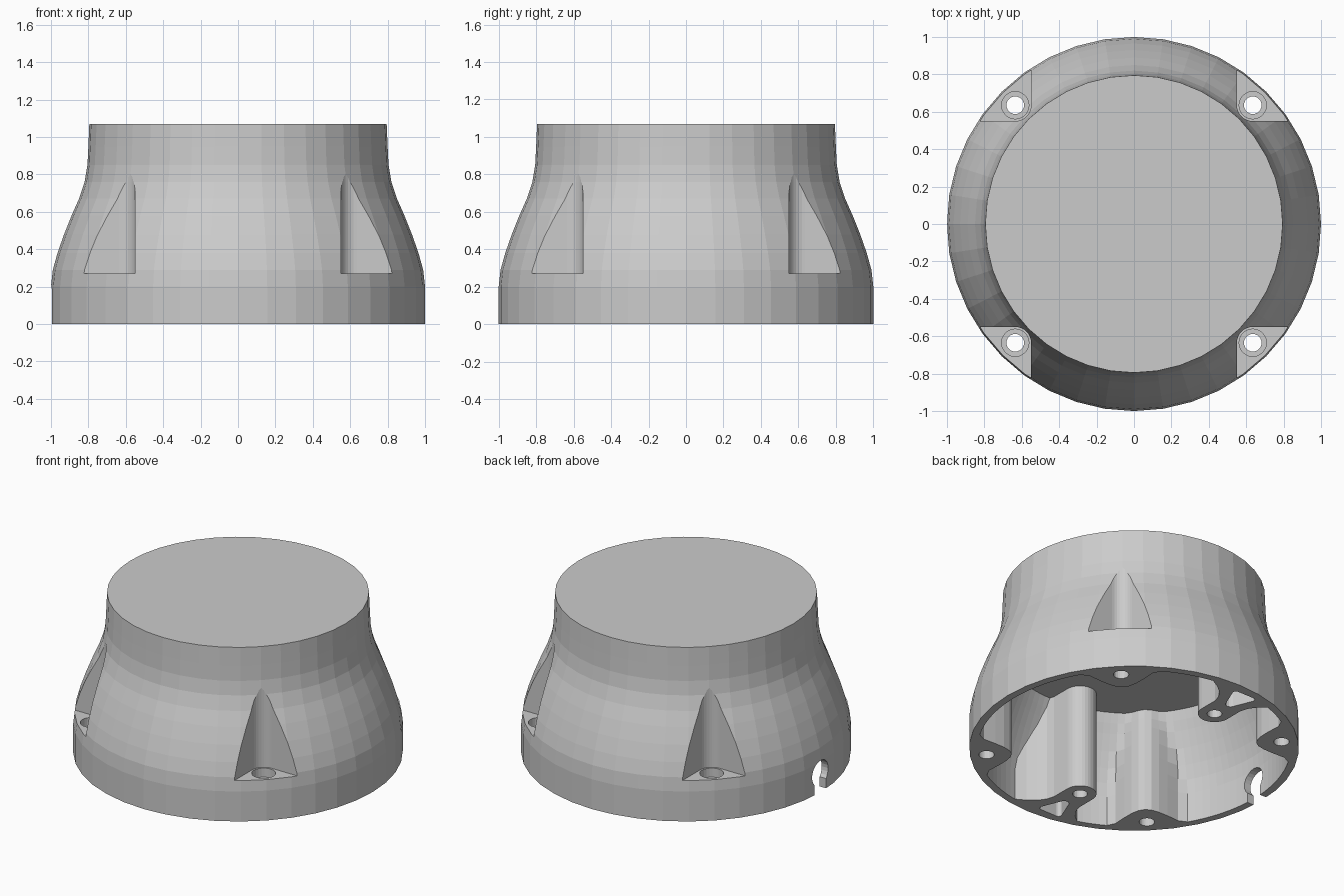
import bpy, bmesh
from math import sin, cos, pi, radians

if "Cube" in bpy.data.objects:
    bpy.data.objects.remove(bpy.data.objects["Cube"])

# Outer silhouette as (radius, height)
PROFILE = [(1.0, 0), (1.0, .20), (.99, .29), (.965, .38), (.93, .48), (.89, .58),
           (.85, .67), (.82, .76), (.805, .85), (.80, .95), (.795, 1.07)]
WALL = .05
CEILING = .70
SCREW = .635          # corner screw position in x and y
POST_X, POST_Y = -.105, .635


def make(name, bm):
    bmesh.ops.recalc_face_normals(bm, faces=bm.faces)
    me = bpy.data.meshes.new(name)
    bm.to_mesh(me)
    bm.free()
    ob = bpy.data.objects.new(name, me)
    bpy.context.collection.objects.link(ob)
    return ob


def loft(name, rings):
    """Closed solid through rings holding equal numbers of points."""
    bm = bmesh.new()
    vs = [[bm.verts.new(p) for p in ring] for ring in rings]
    n = len(vs[0])
    for a, b in zip(vs, vs[1:]):
        for i in range(n):
            j = (i + 1) % n
            bm.faces.new((a[i], a[j], b[j], b[i]))
    bm.faces.new(vs[0][::-1])
    bm.faces.new(vs[-1])
    return make(name, bm)


def prism(name, pts, lo, hi):
    return loft(name, [[(x, y, z) for x, y in pts] for z in (lo, hi)])


def arc(cx, cy, r, a0, a1, n):
    return [(cx + r * cos(radians(a0 + (a1 - a0) * i / n)),
             cy + r * sin(radians(a0 + (a1 - a0) * i / n))) for i in range(n + 1)]


def disc(cx, cy, r, n=24):
    return arc(cx, cy, r, 0, 360, n)[:-1]


def cut(target, cutter):
    mod = target.modifiers.new("cut", 'BOOLEAN')
    mod.operation = 'DIFFERENCE'
    mod.solver = 'EXACT'
    mod.object = cutter
    bpy.context.view_layer.objects.active = target
    bpy.ops.object.modifier_apply(modifier=mod.name)
    bpy.data.objects.remove(cutter, do_unlink=True)


def outer_radius(z):
    for (r0, z0), (r1, z1) in zip(PROFILE, PROFILE[1:]):
        if z <= z1:
            return r0 + (r1 - r0) * max(0, z - z0) / (z1 - z0)
    return PROFILE[-1][0]


def smooth_min(a, b, k=.05):
    h = max(k - abs(a - b), 0) / k
    return min(a, b) - h * h * k / 4


def cavity_radius(t, z):
    # wall offset, pushed inwards by a rounded boss at each diagonal
    d = (t % (pi / 2)) - pi / 4
    return smooth_min(outer_radius(z) - WALL, .745 + 4 * d * d)


# Turned outer body
SEG = 40
body = loft("housing", [[(r * cos(2 * pi * i / SEG), r * sin(2 * pi * i / SEG), z)
                         for i in range(SEG)] for r, z in PROFILE])

# Inner cavity with four bosses
N = 120
heights = [-.05, .20, .29, .38, .48, .58, .64, CEILING]
cavity = loft("cavity", [[(cavity_radius(2 * pi * i / N, z) * cos(2 * pi * i / N),
                           cavity_radius(2 * pi * i / N, z) * sin(2 * pi * i / N), z)
                          for i in range(N)] for z in heights])

# Two inner posts with flared webs, left standing in the cavity
half = [(.10, .76), (.115, .81), (.15, .86), (.20, .90), (.27, .94), (.27, 1.05)]
outline = (arc(0, POST_Y, .10, 180, 360, 16) + half
           + [(-u, v) for u, v in reversed(half)])
for s in (1, -1):
    cut(cavity, prism("post", [(POST_X + u, s * v) for u, v in outline], -.1, .8))
cut(body, cavity)

# Screw hole and triangular relief pocket in each post
relief = (arc(0, .785, .03, 200, 340, 6) + arc(.06, .91, .022, -30, 90, 5)
          + arc(-.06, .91, .022, 90, 210, 5))
for s in (1, -1):
    cut(body, prism("post_hole", disc(POST_X, s * POST_Y, .045), -.1, .5))
    cut(body, prism("relief", [(POST_X + u, s * v) for u, v in relief], -.1, .32))

# Corner screw pockets: rounded notch, counterbore, through hole
notch = arc(SCREW, SCREW, .085, 180, 270, 8) + [(1.2, .55), (1.2, 1.2), (.55, 1.2)]
for sx in (1, -1):
    for sy in (1, -1):
        cut(body, prism("pocket", [(sx * x, sy * y) for x, y in notch], .27, 1.0))
        cut(body, prism("counterbore", disc(sx * SCREW, sy * SCREW, .073), .21, .4))
        cut(body, prism("screw_hole", disc(sx * SCREW, sy * SCREW, .047), -.1, .4))

# Keyhole-shaped cable notch on the left side
keyhole = arc(0, .125, .085, -45, 225, 18) + [(-.06, -.1), (.06, -.1)]
cut(body, loft("cable_notch", [[(x, y, z) for y, z in keyhole] for x in (-1.1, -.85)]))
